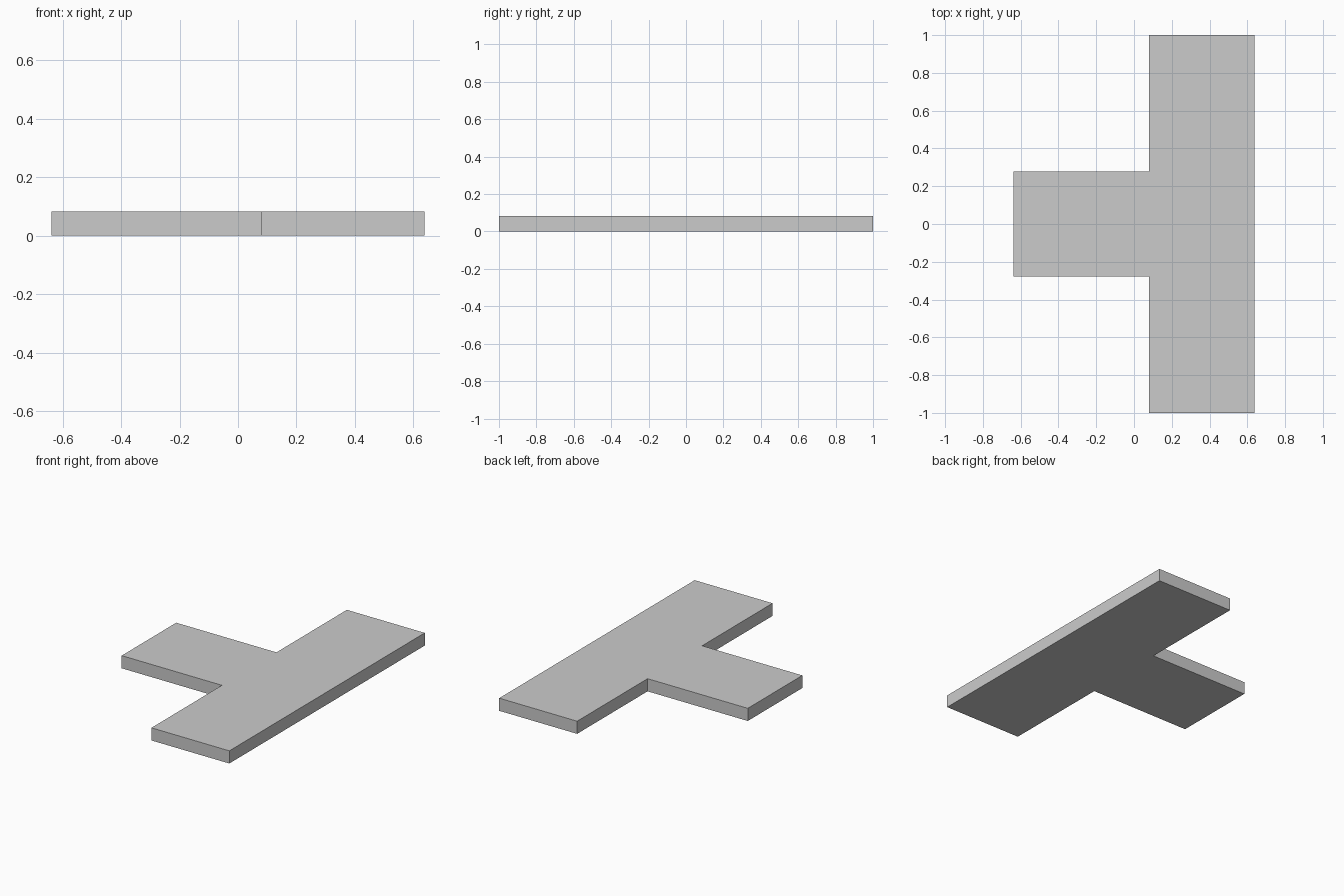
import bpy, bmesh

if "Cube" in bpy.data.objects:
    bpy.data.objects.remove(bpy.data.objects["Cube"])

HALF_X, HALF_Y = 0.638, 1.0   # overall half extents
ARM = 0.279                   # half width of each arm
INNER = HALF_X - 2 * ARM      # where the stem meets the crossbar
THICK = 0.082

# T-shaped outline, half of it mirrored across y
half = [(HALF_X, HALF_Y), (INNER, HALF_Y), (INNER, ARM), (-HALF_X, ARM)]
outline = half + [(x, -y) for x, y in reversed(half)]

# Flat plate extruded upwards from the outline
bm = bmesh.new()
face = bm.faces.new([bm.verts.new((x, y, 0)) for x, y in outline])
top = bmesh.ops.extrude_face_region(bm, geom=[face], use_keep_orig=True)
bmesh.ops.translate(bm, vec=(0, 0, THICK),
                    verts=[v for v in top["geom"] if isinstance(v, bmesh.types.BMVert)])
bmesh.ops.recalc_face_normals(bm, faces=bm.faces)

mesh = bpy.data.meshes.new("t_plate")
bm.to_mesh(mesh)
bm.free()
bpy.context.collection.objects.link(bpy.data.objects.new("t_plate", mesh))
